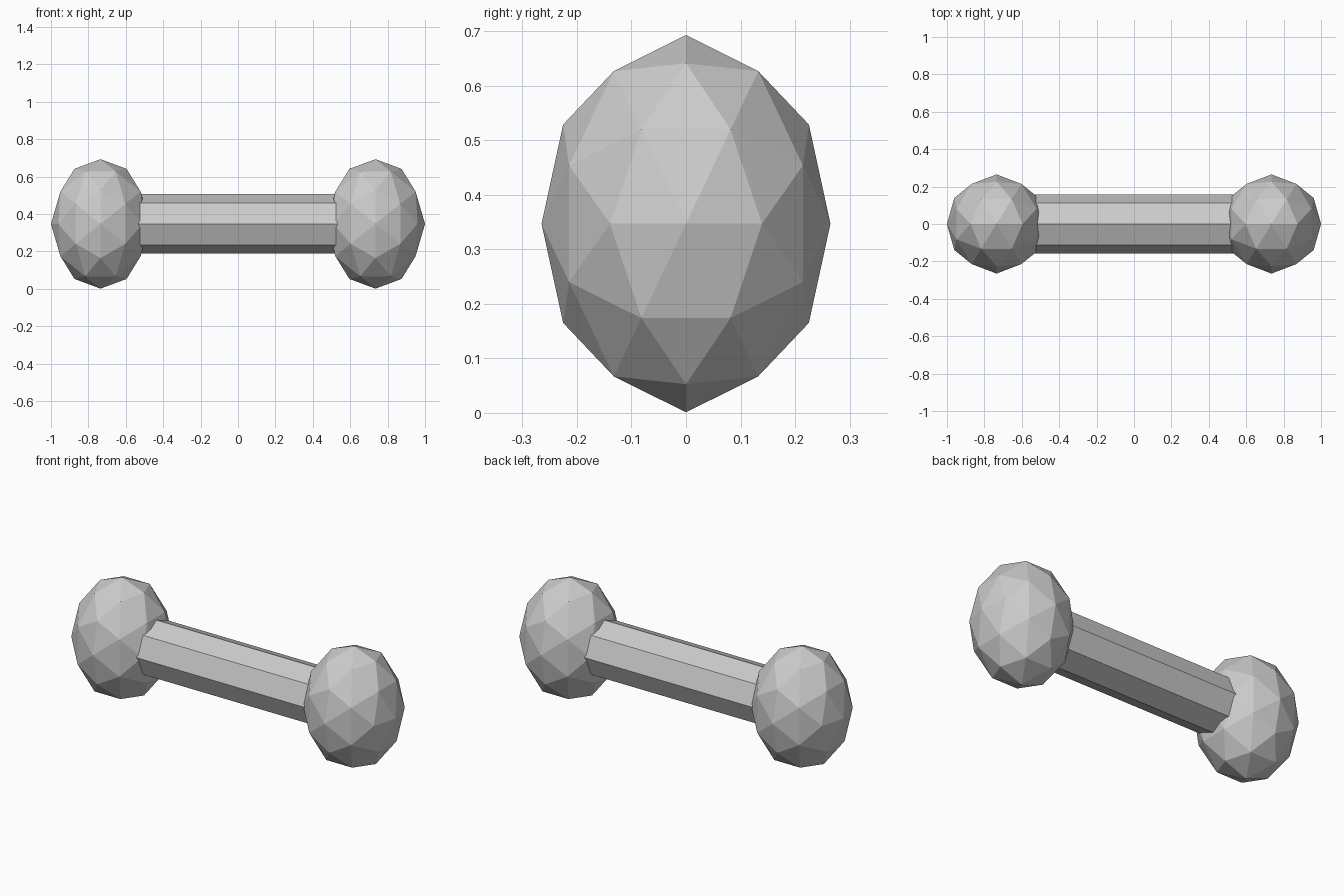
import bpy, bmesh
from math import atan, pi, sqrt
from mathutils import Matrix

if "Cube" in bpy.data.objects:
    bpy.data.objects.remove(bpy.data.objects["Cube"])

MID_Z = 0.347
END_X = 0.735
PHI = (1 + sqrt(5)) / 2


def new_object(name, bm):
    mesh = bpy.data.meshes.new(name)
    bm.to_mesh(mesh)
    bm.free()
    obj = bpy.data.objects.new(name, mesh)
    bpy.context.collection.objects.link(obj)
    return obj


# Faceted end weights: icospheres turned edge-up, then stretched upright
def end_weight(name, x):
    turn = Matrix.Rotation(-atan(1 / PHI), 4, 'Y')
    stretch = Matrix.Diagonal((0.265, 0.265, 0.346, 1))
    bm = bmesh.new()
    bmesh.ops.create_icosphere(bm, subdivisions=2, radius=1)
    bm.transform(Matrix.Translation((x, 0, MID_Z)) @ stretch @ turn)
    return new_object(name, bm)


end_weight("left_weight", -END_X)
end_weight("right_weight", END_X)

# Octagonal handle running into both weights
bm = bmesh.new()
bmesh.ops.create_cone(bm, cap_ends=True, segments=8, radius1=0.159,
                      radius2=0.159, depth=2 * END_X)
bm.transform(Matrix.Translation((0, 0, MID_Z)) @ Matrix.Rotation(pi / 2, 4, 'Y'))
new_object("handle", bm)
